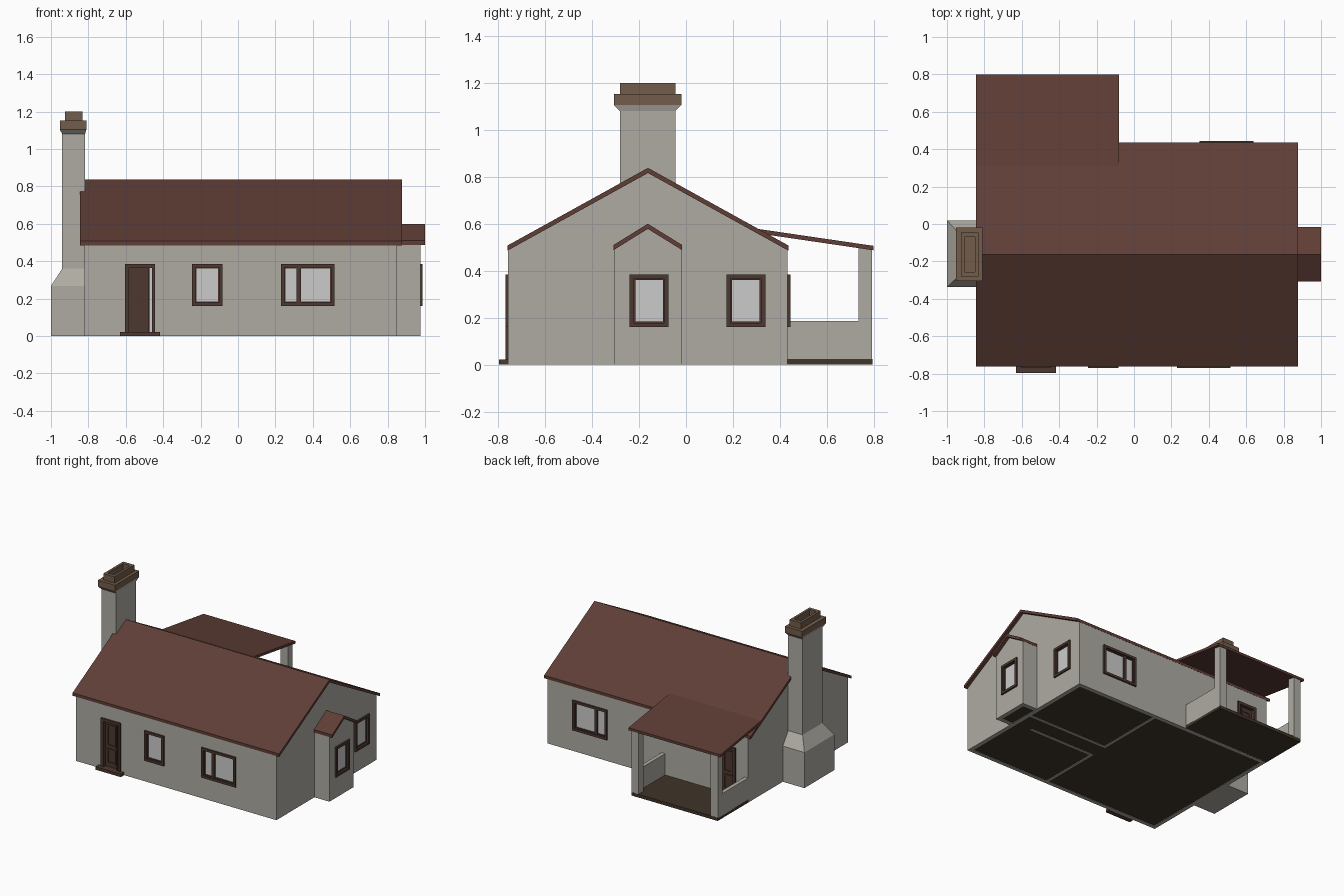
import bpy, bmesh

if "Cube" in bpy.data.objects:
    bpy.data.objects.remove(bpy.data.objects["Cube"])


def mat(name, r, g, b):
    m = bpy.data.materials.new(name)
    m.diffuse_color = (r, g, b, 1)
    m.use_nodes = True
    m.node_tree.nodes["Principled BSDF"].inputs["Base Color"].default_value = m.diffuse_color
    return m


WALL = mat("plaster", 0.43, 0.41, 0.365)
ROOF = mat("roof_brown", 0.115, 0.048, 0.037)
WOOD = mat("dark_wood", 0.075, 0.04, 0.03)
CAP = mat("chimney_brown", 0.17, 0.11, 0.07)
FLOOR = mat("floor_wood", 0.05, 0.035, 0.022)
GLASS = mat("glass", 0.55, 0.55, 0.57)


def finish(name, bm, m):
    bmesh.ops.recalc_face_normals(bm, faces=bm.faces)
    me = bpy.data.meshes.new(name)
    bm.to_mesh(me)
    bm.free()
    ob = bpy.data.objects.new(name, me)
    bpy.context.collection.objects.link(ob)
    if m:
        me.materials.append(m)
    return ob


def boxes(name, items, m=None):
    """One object from several boxes, each given by two opposite corners."""
    bm = bmesh.new()
    for a, b in items:
        vs = bmesh.ops.create_cube(bm, size=1)["verts"]
        for v in vs:
            for i in range(3):
                v.co[i] = (a[i] + b[i]) / 2 + v.co[i] * abs(b[i] - a[i])
    return finish(name, bm, m)


def prism(name, profile, x0, x1, m=None):
    """Extrude a (y, z) profile along x."""
    bm = bmesh.new()
    f = bm.faces.new([bm.verts.new((x0, y, z)) for y, z in profile])
    new = bmesh.ops.extrude_face_region(bm, geom=[f])["geom"]
    bmesh.ops.translate(bm, vec=(x1 - x0, 0, 0),
                        verts=[v for v in new if isinstance(v, bmesh.types.BMVert)])
    return finish(name, bm, m)


def stack(name, rings, m):
    """Loft rectangular rings (x0, x1, y0, y1, z)."""
    bm = bmesh.new()
    loops = [[bm.verts.new(p) for p in ((a, c, z), (b, c, z), (b, d, z), (a, d, z))]
             for a, b, c, d, z in rings]
    for lo, hi in zip(loops, loops[1:]):
        for i in range(4):
            j = (i + 1) % 4
            bm.faces.new((lo[i], lo[j], hi[j], hi[i]))
    bm.faces.new(loops[0])
    bm.faces.new(loops[-1])
    return finish(name, bm, m)


def cut(ob, cutter):
    mod = ob.modifiers.new("cut", "BOOLEAN")
    mod.operation, mod.solver, mod.object = "DIFFERENCE", "EXACT", cutter
    cutter.hide_render = True
    bpy.context.view_layer.objects.active = ob
    bpy.ops.object.modifier_apply(modifier=mod.name)
    bpy.data.objects.remove(cutter)


# Main dimensions
XL, XR, YF, YB, YC = -0.82, 0.85, -0.757, 0.433, -0.162
BAYX, T = 0.975, 0.03

# Map (along wall, outward depth, height) to world for each wall
FACE = {
    "front": lambda u, d, z: (u, YF - d, z),
    "back": lambda u, d, z: (u, YB + d, z),
    "right": lambda u, d, z: (XR + d, u, z),
    "bay": lambda u, d, z: (BAYX + d, u, z),
}


def on(face, u0, u1, d0, d1, z0, z1):
    return FACE[face](u0, d0, z0), FACE[face](u1, d1, z1)


def ring(face, u0, u1, z0, z1, w, d0, d1):
    return [on(face, u0, u0 + w, d0, d1, z0, z1), on(face, u1 - w, u1, d0, d1, z0, z1),
            on(face, u0 + w, u1 - w, d0, d1, z0, z0 + w), on(face, u0 + w, u1 - w, d0, d1, z1 - w, z1)]


# name, wall, start, end, optional mullion centre
WINDOWS = [("front_small_window", "front", -0.245, -0.083, None),
           ("front_wide_window", "front", 0.23, 0.515, 0.325),
           ("right_window", "right", 0.172, 0.338, None),
           ("bay_window", "bay", -0.24, -0.075, None),
           ("back_wide_window", "back", 0.35, 0.638, 0.445)]
DOORS = [("front_door", "front", -0.605, -0.443), ("back_door", "back", -0.72, -0.558)]
WZ0, WZ1, DZ0, DZ1 = 0.16, 0.385, 0.02, 0.385

# House and bay walls, hollow with openings
house = prism("house_walls", [(YF, 0), (YB, 0), (YB, 0.5), (YC, 0.827), (YF, 0.5)], XL, XR, WALL)
cut(house, boxes("c", [((XL + T, YF + T, -0.1), (XR - T, YB - T, 1.5))]))
# gable peaks stay because only the inside is removed
bay = prism("bay_walls", [(-0.305, 0), (-0.02, 0), (-0.02, 0.497), (YC, 0.584), (-0.305, 0.497)],
            XR - 0.01, BAYX, WALL)
cut(bay, boxes("c", [((XR - 0.1, -0.305 + T, -0.1), (BAYX - T, -0.02 - T, 1))]))
holes = [on(f, a + .005, b - .005, -.06, .05, WZ0 + .005, WZ1 - .005)
         for n, f, a, b, m in WINDOWS if f != "bay"]
holes += [on(f, a + .005, b - .005, -.06, .05, DZ0, DZ1 - .005) for n, f, a, b in DOORS]
holes.append(((XR - 0.06, -0.275, 0.025), (XR + 0.05, -0.05, 0.46)))
cut(house, boxes("c", holes))
cut(bay, boxes("c", [on("bay", -0.235, -0.08, -.06, .05, WZ0 + .005, WZ1 - .005)]))

# Floor and room partitions
boxes("house_floor", [((XL + T, YF + T, 0.003), (XR - T, YB - T, 0.025)),
                      ((XR - T, -0.275, 0.004), (BAYX - T, -0.05, 0.024))], FLOOR)
boxes("room_partitions", [((0.15, -0.13, 0), (0.17, YB - T, 0.48)),
                          ((0.15, YF + T, 0), (0.17, -0.27, 0.48)),
                          ((0.17, -0.13, 0), (XR - T, -0.11, 0.48)),
                          ((0.15, -0.27, 0), (0.70, -0.25, 0.48))], WALL)


# Gable roofs
def gable(name, y0, y1, eave, peak, t, x0, x1):
    yc = (y0 + y1) / 2
    prism(name, [(y0, eave), (yc, peak), (y1, eave), (y1, eave - t), (yc, peak - t), (y0, eave - t)],
          x0, x1, ROOF)


gable("main_roof", -0.761, 0.437, 0.507, 0.838, 0.022, -0.845, 0.876)
gable("bay_roof", -0.308, -0.017, 0.51, 0.6, 0.022, XR - 0.01, 1.0)

# Windows: outer frame, thin sash, glass
for name, f, a, b, mull in WINDOWS:
    parts = ring(f, a, b, WZ0, WZ1, 0.018, -0.033, 0.012)
    parts += ring(f, a + .018, b - .018, WZ0 + .018, WZ1 - .018, 0.006, -0.022, -0.002)
    if mull:
        parts.append(on(f, mull - 0.011, mull + 0.011, -0.03, 0.006, WZ0 + 0.018, WZ1 - 0.018))
    boxes(name + "_frame", parts, WOOD)
    boxes(name + "_glass", [on(f, a + .02, b - .02, -.014, -.009, WZ0 + .02, WZ1 - .02)], GLASS)

# Doors: frame, panelled leaf, narrow sidelight
for name, f, a, b in DOORS:
    boxes(name + "_frame", [on(f, a, a + .022, -.033, .012, DZ0, DZ1),
                            on(f, b - .018, b, -.033, .012, DZ0, DZ1),
                            on(f, b - .036, b - .03, -.03, .004, DZ0, DZ1 - .02),
                            on(f, a + .022, b - .018, -.033, .012, DZ1 - .02, DZ1)], WOOD)
    l, r = a + 0.022, b - 0.036
    leaf = [on(f, l, r, -.024, -.014, DZ0, DZ1 - .02)]
    for z0, z1 in ((0.05, 0.16), (0.18, 0.34)):
        leaf += ring(f, l + .015, r - .015, z0, z1, 0.01, -.016, -.008)
    boxes(name + "_leaf", leaf, WOOD)
    boxes(name + "_sidelight", [on(f, b - .03, b - .018, -.018, -.013, DZ0, DZ1 - .02)], GLASS)
boxes("front_step", [((-0.63, -0.797, 0), (-0.418, YF + 0.02, 0.022))], WOOD)

# Back porch: floor, low side walls, corner posts, lean-to roof
PX = ((XL, 1), (-0.10, -1))
boxes("porch_floor", [((XL, YB - 0.005, 0), (-0.10, 0.794, 0.024))], FLOOR)
boxes("porch_low_walls", [((x, YB - 0.005, 0.02), (x + s * T, 0.74, 0.185)) for x, s in PX], WALL)
boxes("porch_posts", [((x, 0.735, 0.02), (x + s * 0.06, 0.793, 0.5)) for x, s in PX], WALL)
prism("porch_roof", [(0.30, 0.579), (0.798, 0.506), (0.798, 0.487), (0.30, 0.56)], -0.845, -0.08, ROOF)

# Chimney
S = (-0.94, -0.818, -0.281, -0.045)
B = (-1.0, -0.815, -0.337, 0.02)
C = (-0.953, -0.81, -0.306, -0.02)
U = (-0.925, -0.832, -0.281, -0.045)
H = (-0.907, -0.85, -0.256, -0.07)
stack("chimney_stack", [B + (0,), B + (0.268,), S + (0.36,), S + (1.08,), C + (1.105,)], WALL)
stack("chimney_cap", [C + (1.105,), C + (1.152,), U + (1.152,), U + (1.2,), H + (1.2,), H + (1.12,)], CAP)
